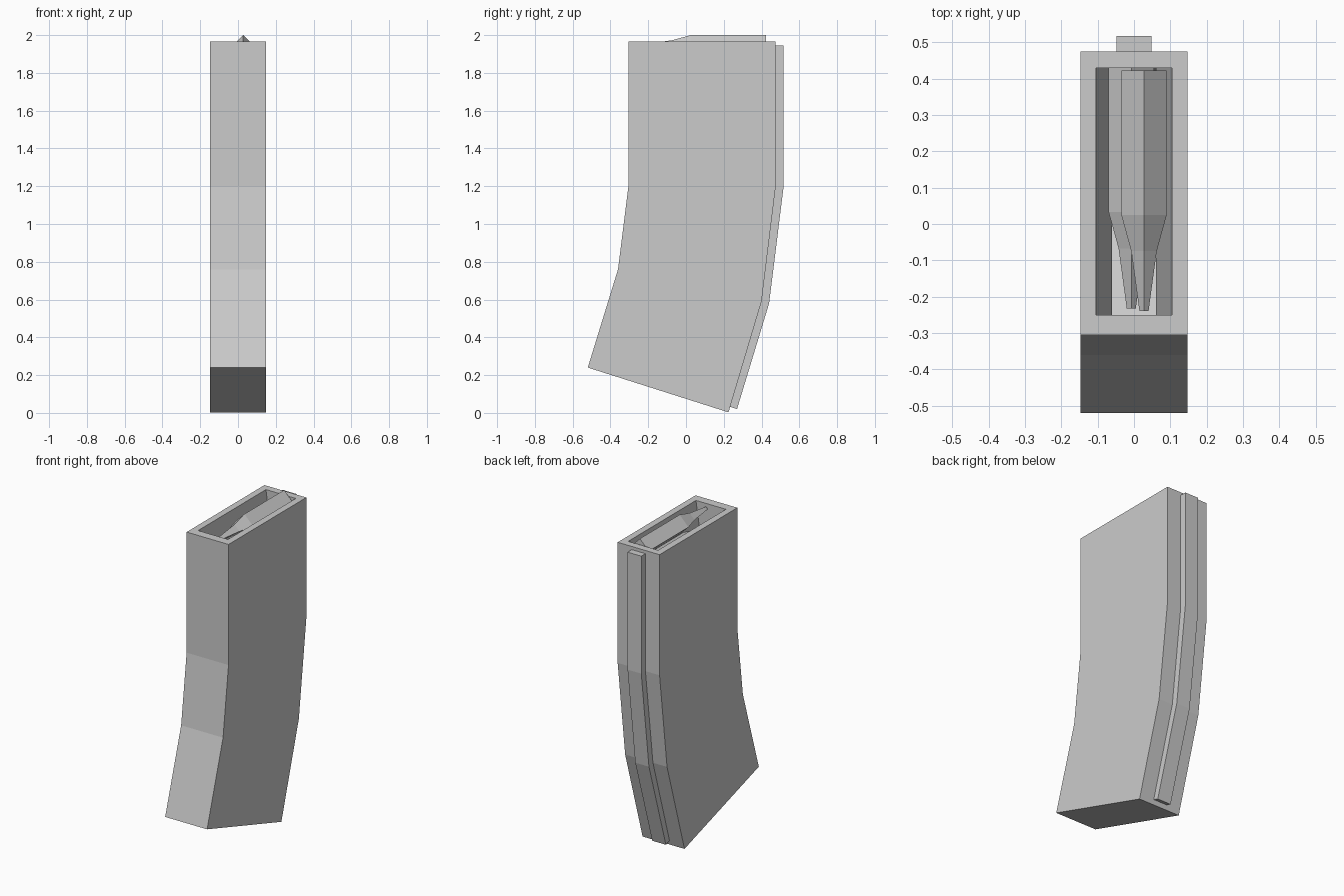
import bpy, bmesh

if "Cube" in bpy.data.objects:
    bpy.data.objects.remove(bpy.data.objects["Cube"])

def finish(bm, name):
    bmesh.ops.recalc_face_normals(bm, faces=bm.faces)
    me = bpy.data.meshes.new(name)
    bm.to_mesh(me)
    bm.free()
    ob = bpy.data.objects.new(name, me)
    bpy.context.collection.objects.link(ob)
    return ob

def loft(bm, rings):
    """Join equal closed loops of points with quads; returns the vertex loops."""
    loops = [[bm.verts.new(p) for p in r] for r in rings]
    for a, b in zip(loops, loops[1:]):
        n = len(a)
        for i in range(n):
            j = (i + 1) % n
            bm.faces.new((a[i], a[j], b[j], b[i]))
    return loops

def rect(hx, y0, y1, z0, z1):
    """Loop around a box section, front edge at z0, back edge at z1."""
    return [(-hx, y0, z0), (hx, y0, z0), (hx, y1, z1), (-hx, y1, z1)]

# curved magazine body: outer sections bottom to top, rim, tapered inner walls
bm = bmesh.new()
loops = loft(bm, [
    rect(0.147, -0.52, 0.225, 0.24, 0.003),
    rect(0.147, -0.36, 0.40, 0.76, 0.59),
    rect(0.147, -0.305, 0.475, 1.2, 1.2),
    rect(0.147, -0.305, 0.475, 1.965, 1.965),
    rect(0.105, -0.25, 0.43, 1.965, 1.965),
    rect(0.06, -0.25, 0.43, 1.66, 1.66),
])
bm.faces.new(loops[0][::-1])
finish(bm, "magazine_body")

# raised rib down the back
bm = bmesh.new()
loops = loft(bm, [
    rect(0.048, 0.225, 0.27, 0.035, 0.02),
    rect(0.048, 0.39, 0.44, 0.60, 0.58),
    rect(0.048, 0.465, 0.517, 1.2, 1.2),
    rect(0.048, 0.465, 0.517, 1.945, 1.945),
])
bm.faces.new(loops[0][::-1])
bm.faces.new(loops[-1])
finish(bm, "back_rib")

# four-sided cartridges, staggered left and right
def cartridge(name, cx, cz, dy):
    bm = bmesh.new()
    profile = [(0.423, 0.0625), (0.025, 0.0625), (-0.075, 0.035), (-0.24, 0.0125)]
    loops = loft(bm, [[(cx, y + dy, cz + r), (cx + r, y + dy, cz),
                       (cx, y + dy, cz - r), (cx - r, y + dy, cz)]
                      for y, r in profile])
    bm.faces.new(loops[0])
    bm.faces.new(loops[-1])
    finish(bm, name)

cartridge("top_cartridge", 0.0275, 1.9375, 0.0)
cartridge("lower_cartridge", -0.0075, 1.84, 0.008)
